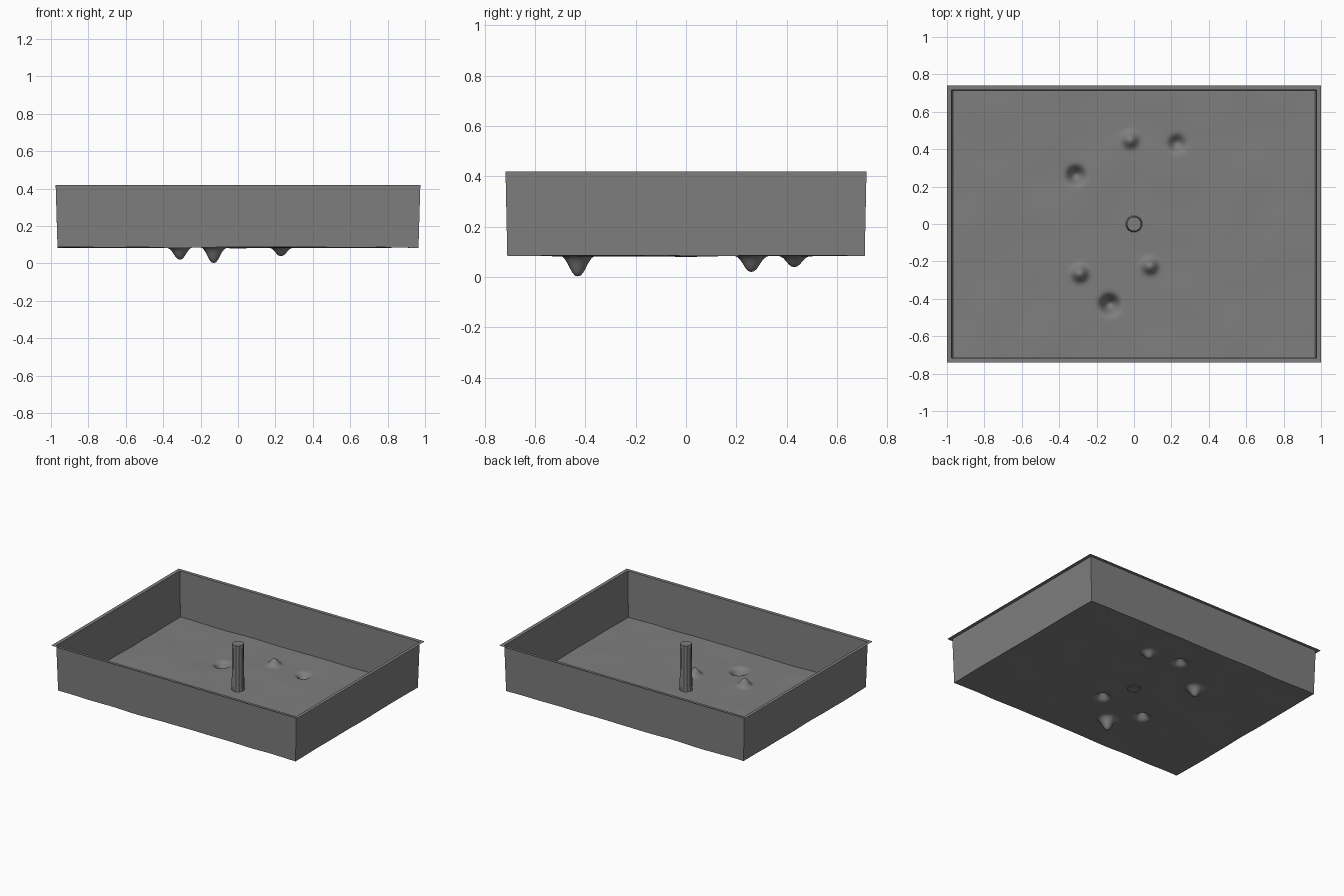
import bpy, bmesh, math
from mathutils import Vector, noise

old = bpy.data.objects.get("Cube")
if old:
    bpy.data.objects.remove(old, do_unlink=True)

grey = bpy.data.materials.new("plain grey")
grey.use_nodes = True
colour = (0.21, 0.21, 0.21, 1)
grey.diffuse_color = colour
grey.node_tree.nodes["Principled BSDF"].inputs["Base Color"].default_value = colour

FLOOR, TOP = 0.085, 0.42
HALF_X, HALF_Y = 0.965, 0.71

# Dents (negative) and mounds (positive): x, y, height, width
FEATURES = [
    (-0.13, -0.43, -0.085, 0.042), (-0.31, 0.26, -0.065, 0.04),
    (0.23, 0.43, -0.045, 0.037), (-0.02, 0.45, 0.045, 0.036),
    (-0.29, -0.265, 0.055, 0.036), (0.085, -0.225, 0.05, 0.036),
]


def finish(name, bm, angle):
    mesh = bpy.data.meshes.new(name)
    bm.to_mesh(mesh)
    bm.free()
    obj = bpy.data.objects.new(name, mesh)
    bpy.context.collection.objects.link(obj)
    mesh.materials.append(grey)
    bpy.ops.object.select_all(action="DESELECT")
    obj.select_set(True)
    bpy.context.view_layer.objects.active = obj
    bpy.ops.object.shade_smooth_by_angle(angle=math.radians(angle))
    return obj


def floor_height(x, y):
    z = FLOOR + 0.005 * noise.noise(Vector((x * 4, y * 4, 0.3)))
    for fx, fy, height, width in FEATURES:
        r = math.hypot(x - fx, y - fy)
        z += height * math.exp(-(r / width) ** 2.5)
    return z


def extrude_border(bm, edges, half_x, half_y, z):
    """Pull a border loop out to a new rectangle at height z."""
    old_x = max(v.co.x for e in edges for v in e.verts)
    old_y = max(v.co.y for e in edges for v in e.verts)
    new = bmesh.ops.extrude_edge_only(bm, edges=edges)["geom"]
    for v in (g for g in new if isinstance(g, bmesh.types.BMVert)):
        v.co = (v.co.x * half_x / old_x, v.co.y * half_y / old_y, z)
    return [g for g in new if isinstance(g, bmesh.types.BMEdge) and g.is_boundary]


# Tray: uneven floor, slightly flared thin walls, flat outer rim
bm = bmesh.new()
bmesh.ops.create_grid(bm, x_segments=180, y_segments=132, size=1)
for v in bm.verts:
    x, y = v.co.x * HALF_X, v.co.y * HALF_Y
    v.co = (x, y, floor_height(x, y))
border = [e for e in bm.edges if e.is_boundary]
border = extrude_border(bm, border, 0.975, 0.717, TOP - 0.001)
extrude_border(bm, border, 1.0, 0.74, TOP)
finish("tray", bm, 40)

# Central post: lightly fluted, tapering upward, open underneath
bm = bmesh.new()
SIDES = 24
rings = []
for z, radius in [(FLOOR - 0.005, 0.046), (FLOOR + 0.03, 0.043), (TOP, 0.039)]:
    ring = []
    for i in range(SIDES):
        a = math.tau * i / SIDES
        r = radius * (1 if i % 2 else 0.95)
        ring.append(bm.verts.new((r * math.cos(a), r * math.sin(a), z)))
    rings.append(ring)
for low, high in zip(rings, rings[1:]):
    for i in range(SIDES):
        j = (i + 1) % SIDES
        bm.faces.new((low[i], low[j], high[j], high[i]))
bm.faces.new(rings[-1])
finish("center_post", bm, 20)
